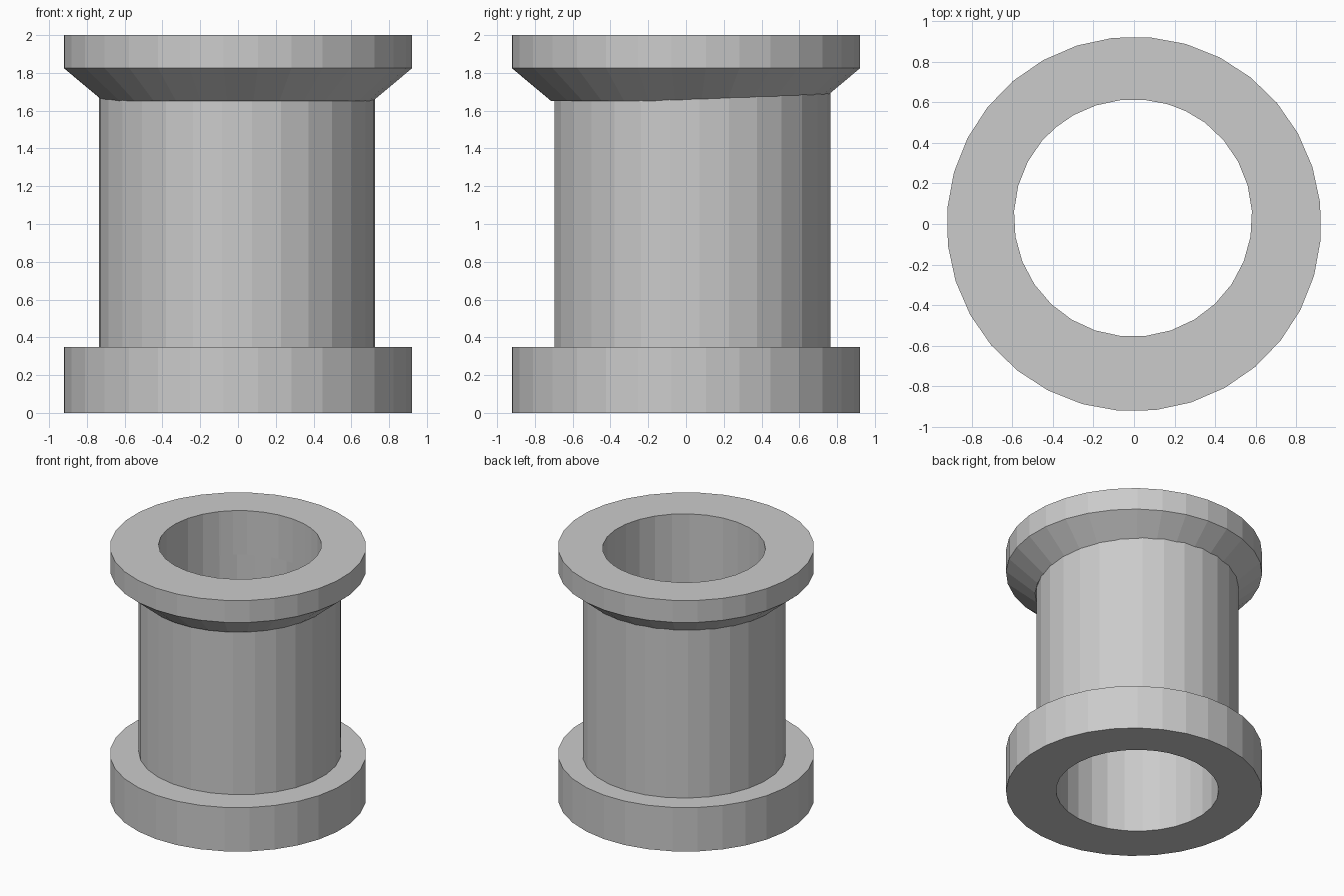
import bpy, bmesh, math

if "Cube" in bpy.data.objects:
    bpy.data.objects.remove(bpy.data.objects["Cube"])

grey = bpy.data.materials.new("plain grey")
grey.diffuse_color = (0.6, 0.6, 0.6, 1)
grey.use_nodes = True
grey.node_tree.nodes["Principled BSDF"].inputs["Base Color"].default_value = grey.diffuse_color


def lathe(name, profile, sides, start, centre=(0, 0)):
    """Spin a closed (radius, z) profile into a flat-faceted ring."""
    bm = bmesh.new()
    rings = []
    for i in range(sides):
        a = start + 2 * math.pi * i / sides
        rings.append([bm.verts.new((centre[0] + r * math.cos(a),
                                    centre[1] + r * math.sin(a), z))
                      for r, z in profile])
    n = len(profile)
    for i in range(sides):
        p, q = rings[i], rings[(i + 1) % sides]
        for j in range(n):
            k = (j + 1) % n
            bm.faces.new((p[j], q[j], q[k], p[k]))
    bmesh.ops.recalc_face_normals(bm, faces=bm.faces)
    mesh = bpy.data.meshes.new(name)
    bm.to_mesh(mesh)
    bm.free()
    mesh.materials.append(grey)
    ob = bpy.data.objects.new(name, mesh)
    bpy.context.collection.objects.link(ob)
    return ob


rim_turn = math.radians(6.5)

# hollow barrel, set slightly off centre
lathe("barrel_tube", [(0.588, 0), (0.732, 0), (0.732, 2), (0.588, 2)],
      29, math.pi / 2, (-0.005, 0.032))

# plain bottom flange
lathe("bottom_flange", [(0.615, 0), (0.925, 0), (0.925, 0.35), (0.615, 0.35)],
      32, rim_turn)

# top flange with a sloping underside
lathe("top_flange", [(0.615, 1.65), (0.715, 1.65), (0.925, 1.825),
                     (0.925, 2), (0.615, 2)], 32, rim_turn)
